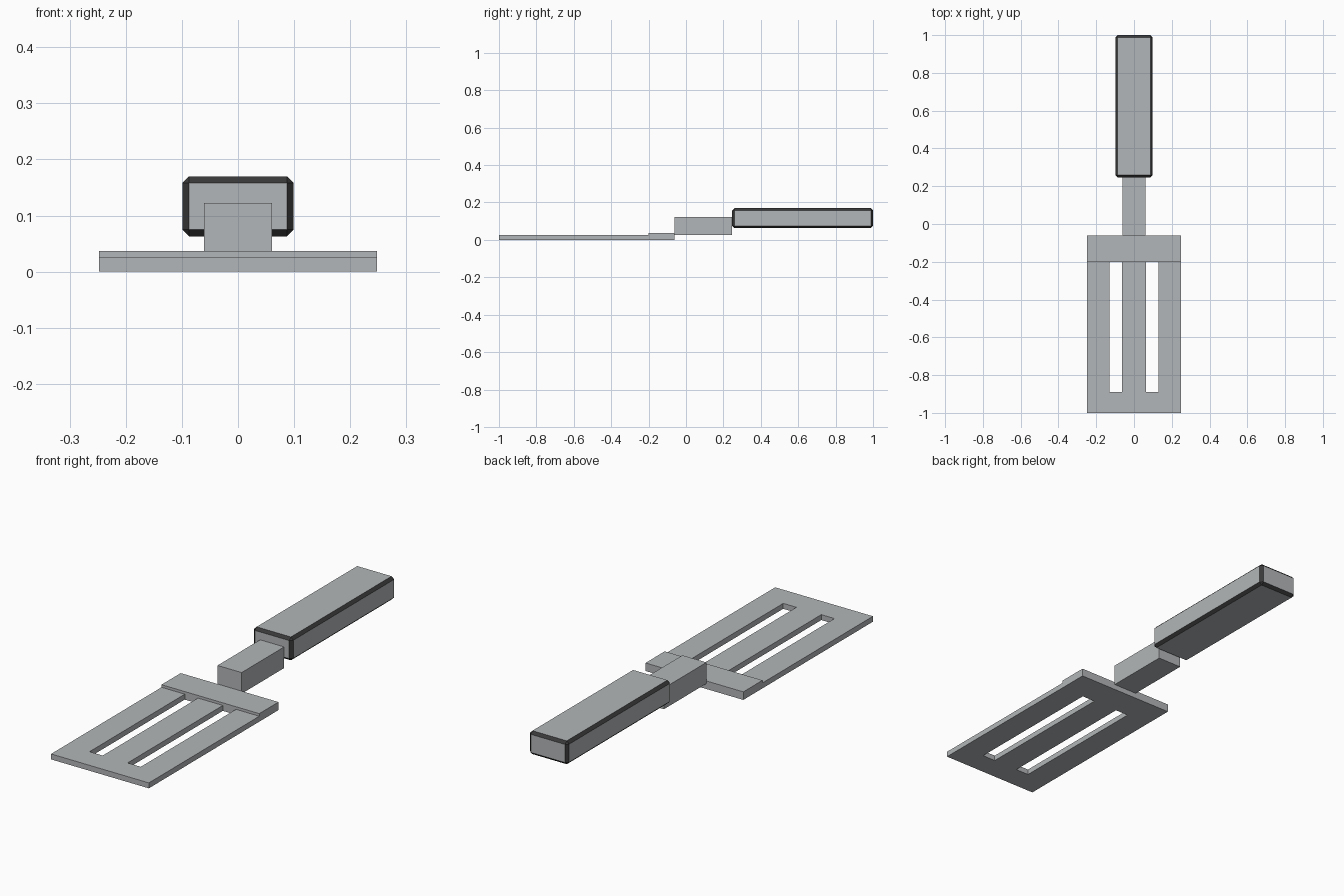
import bpy
import bmesh

cube = bpy.data.objects.get("Cube")
if cube:
    bpy.data.objects.remove(cube, do_unlink=True)


def material(name, colour):
    m = bpy.data.materials.new(name)
    m.use_nodes = True
    m.diffuse_color = colour
    node = next(n for n in m.node_tree.nodes if n.type == 'BSDF_PRINCIPLED')
    node.inputs["Base Color"].default_value = colour
    return m


metal = material("light grey metal", (0.45, 0.47, 0.48, 1))
dark = material("dark trim", (0.04, 0.04, 0.042, 1))


def finish(name, bm, *mats):
    bmesh.ops.recalc_face_normals(bm, faces=bm.faces)
    mesh = bpy.data.meshes.new(name)
    bm.to_mesh(mesh)
    bm.free()
    for m in mats:
        mesh.materials.append(m)
    obj = bpy.data.objects.new(name, mesh)
    bpy.context.collection.objects.link(obj)
    return obj


def box(half_x, y, z):
    """Box centred on x, spanning the given y and z ranges."""
    bm = bmesh.new()
    bmesh.ops.create_cube(bm, size=1)
    for v in bm.verts:
        v.co = (half_x if v.co.x > 0 else -half_x, y[v.co.y > 0], z[v.co.z > 0])
    return bm


# Slotted blade: a flat grid with two cells left open, then thickened
bm = bmesh.new()
xs = (-0.248, -0.13, -0.063, 0.063, 0.13, 0.248)
ys = (-1.0, -0.89, -0.2)
grid = [[bm.verts.new((x, y, 0)) for x in xs] for y in ys]
for j in range(len(ys) - 1):
    for i in range(len(xs) - 1):
        if j == 1 and i in (1, 3):
            continue
        bm.faces.new((grid[j][i], grid[j][i + 1], grid[j + 1][i + 1], grid[j + 1][i]))
top = bmesh.ops.extrude_face_region(bm, geom=bm.faces[:], use_keep_orig=True)
for v in top["geom"]:
    if isinstance(v, bmesh.types.BMVert):
        v.co.z = 0.025
finish("blade", bm, metal)

# Raised collar at the back of the blade
finish("collar", box(0.248, (-0.2, -0.061), (0, 0.037)), metal)

# Neck joining collar and handle
finish("neck", box(0.061, (-0.061, 0.247), (0.025, 0.122)), metal)

# Handle with dark chamfered edges
bm = box(0.099, (0.247, 1.0), (0.063, 0.17))
bmesh.ops.bevel(bm, geom=bm.edges[:], offset=0.012, offset_type='OFFSET',
                segments=1, affect='EDGES', profile=0.5)
bm.normal_update()
for f in bm.faces:
    f.material_index = 0 if max(abs(c) for c in f.normal) > 0.99 else 1
finish("handle", bm, metal, dark)
